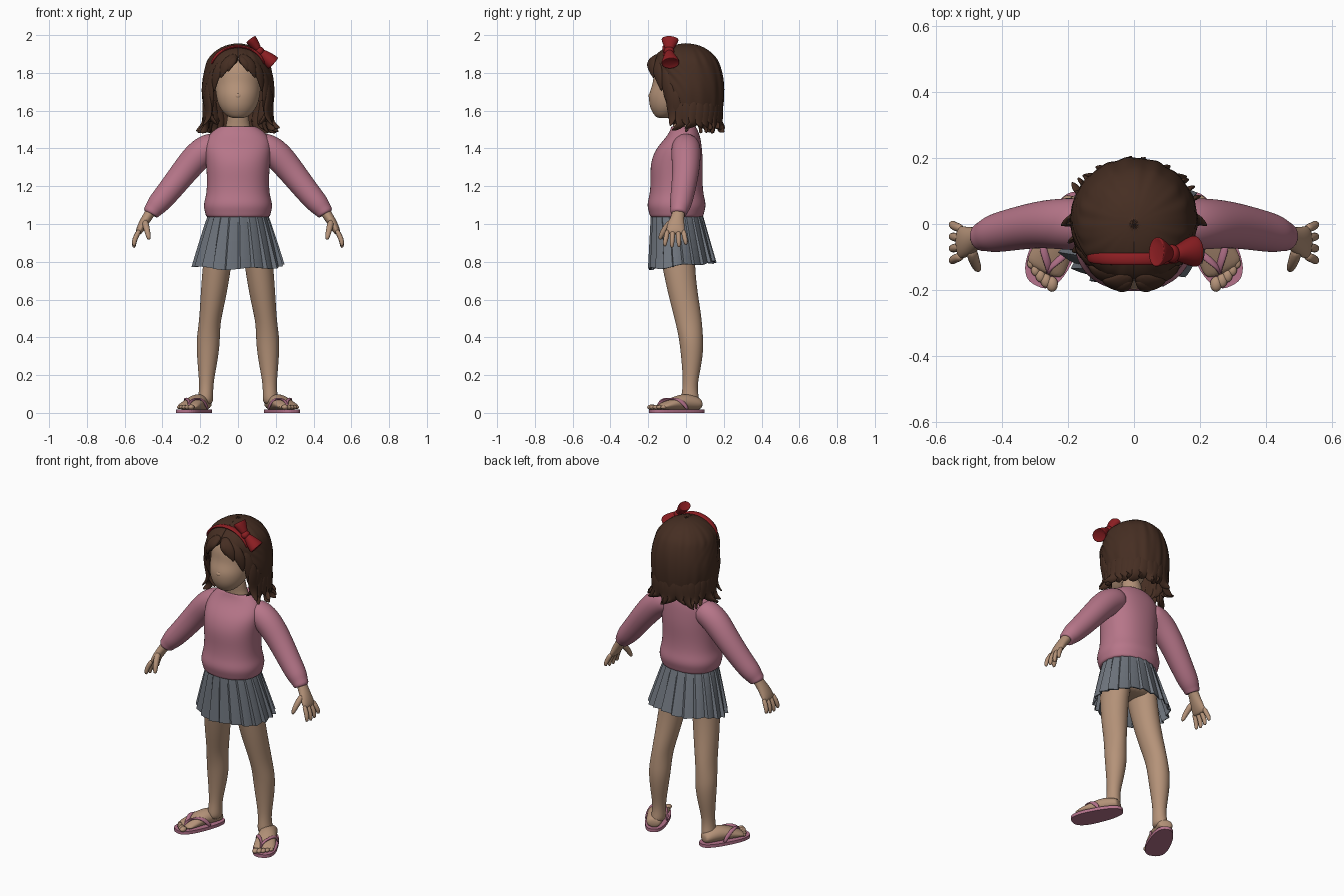
import bpy, bmesh, math, random
from mathutils import Vector

random.seed(4)
cube = bpy.data.objects.get("Cube")
if cube:
    bpy.data.objects.remove(cube)


def material(name, color):
    m = bpy.data.materials.new(name)
    m.use_nodes = True
    m.diffuse_color = (*color, 1)
    for node in m.node_tree.nodes:
        if node.type == 'BSDF_PRINCIPLED':
            node.inputs["Base Color"].default_value = (*color, 1)
    return m


SKIN = material("skin", (.46, .29, .19))
KNIT = material("pink_knit", (.47, .18, .25))
GREY = material("grey_cloth", (.16, .18, .21))
HAIR = material("brown_hair", (.06, .027, .016))
RED = material("red_ribbon", (.26, .013, .016))
RUBBER = material("pink_rubber", (.46, .17, .26))


def grid(name, rows, mat, closed=False, caps=False, smooth=True, levels=0, thick=0):
    """Skin a list of equal point rows into one surface."""
    bm = bmesh.new()
    vs = [[bm.verts.new(p) for p in row] for row in rows]
    n = len(rows[0])
    for a, b in zip(vs, vs[1:]):
        for j in range(n if closed else n - 1):
            k = (j + 1) % n
            bm.faces.new((a[j], a[k], b[k], b[j]))
    if caps:
        bm.faces.new(vs[0])
        bm.faces.new(vs[-1])
        bmesh.ops.recalc_face_normals(bm, faces=bm.faces)
    for f in bm.faces:
        f.smooth = smooth
    me = bpy.data.meshes.new(name)
    bm.to_mesh(me)
    bm.free()
    me.materials.append(mat)
    ob = bpy.data.objects.new(name, me)
    bpy.context.collection.objects.link(ob)
    if levels:
        mod = ob.modifiers.new("smooth", 'SUBSURF')
        mod.levels = mod.render_levels = levels
    if thick:
        mod = ob.modifiers.new("thickness", 'SOLIDIFY')
        mod.thickness = thick
    return ob


def tube(name, pts, mat, wide=None, axis=None, n=16, power=1, levels=2):
    """Loft ellipses (x, y, z, wide radius, thin radius) along a path."""
    grow = 1 / (2 / 3 + math.cos(math.tau / n) / 3)
    cs = [Vector(p[:3]) for p in pts]
    rows = []
    for i, p in enumerate(pts):
        t = axis or cs[min(i + 1, len(cs) - 1)] - cs[max(i - 1, 0)]
        t = Vector(t).normalized()
        # without a given wide direction the tube lies flat on the head
        a = Vector(wide) if wide else t.cross(cs[i] - Vector((0, 0, 1.72)))
        a = (a - t * a.dot(t)).normalized()
        b = t.cross(a)
        row = []
        for j in range(n):
            c, s = math.cos(math.tau * j / n), math.sin(math.tau * j / n)
            c, s = (math.copysign(abs(v) ** power, v) for v in (c, s))
            row.append(cs[i] + (a * c * p[3] + b * s * p[4]) * grow)
        rows.append(row)
    return grid(name, rows, mat, True, True, levels=levels)


def column(name, rings, mat, power=1):
    """Upright loft from (z, centre y, x radius, y radius)."""
    return tube(name, [(0, cy, z, rx, ry) for z, cy, rx, ry in rings], mat,
                wide=(1, 0, 0), axis=(0, 0, 1), n=24, power=power)


def ball(name, at, size, mat):
    bpy.ops.mesh.primitive_uv_sphere_add(segments=16, ring_count=10, radius=1, location=at)
    ob = bpy.context.object
    ob.name, ob.scale = name, size
    ob.data.materials.append(mat)
    bpy.ops.object.shade_smooth()
    return ob


def lerp_path(path, radii):
    return [(*p, *r) for p, r in zip(path, radii)]


# Head with fuller cheeks below the eye line, neck and nose
column("head", [(1.56, -.12, .03, .03), (1.572, -.115, .06, .05), (1.61, -.093, .094, .096),
                (1.65, -.08, .11, .116), (1.69, -.07, .116, .126), (1.735, -.045, .122, .133),
                (1.77, -.038, .128, .134), (1.82, -.03, .13, .138),
                (1.89, -.02, .1, .11), (1.92, -.02, .05, .06)], SKIN)
column("neck", [(1.44, -.01, .078, .055), (1.5, -.014, .074, .055), (1.53, -.015, .058, .053),
                (1.62, -.03, .055, .055)], SKIN)
ball("nose", (0, -.182, 1.678), (.02, .017, .016), SKIN)

# Sweater body with gathered hem and round collar
column("sweater", [(1.035, -.05, .15, .125), (1.037, -.05, .168, .14), (1.06, -.05, .174, .145),
                   (1.09, -.05, .181, .154), (1.12, -.05, .178, .152), (1.16, -.05, .166, .141),
                   (1.23, -.05, .163, .136), (1.32, -.05, .168, .14), (1.40, -.038, .177, .122),
                   (1.455, -.015, .168, .092), (1.495, -.01, .13, .073), (1.518, -.014, .094, .064),
                   (1.516, -.014, .08, .054), (1.49, -.014, .068, .045)], KNIT, power=.9)

# Pelvis and pleated skirt
column("pelvis", [(.85, -.04, .1, .07), (.88, -.04, .14, .11), (1, -.05, .15, .125)], SKIN)
pleats, steps = 20, 6
rows = []
for i in range(7):
    f = i / 6
    row = []
    for j in range(pleats * steps):
        ang = math.tau * j / (pleats * steps)
        saw = (j % steps) / (steps - 1)
        r = 1 + (saw - .5) * (.03 + .06 * f)
        y = math.cos(ang)
        bottom = .78 + .018 * y + .006 * math.sin(ang * 5)
        row.append((math.sin(ang) * r * (.152 + .084 * f ** .9),
                    -.05 + .03 * f + y * r * (.134 + .04 * f),
                    1.06 + (bottom - 1.06) * f))
    rows.append(row)
grid("skirt", rows, GREY, closed=True, smooth=False, thick=.006)

# Limbs, built once per side
for s, side in ((1, "left"), (-1, "right")):
    def mir(pts):
        return [(p[0] * s, *p[1:]) for p in pts]

    def rounds(pts):
        return mir([(*p, p[-1]) for p in pts])

    tube(side + "_sleeve", rounds([(.09, 0, 1.425, .064), (.155, 0, 1.405, .077), (.21, 0, 1.365, .078),
                                   (.27, 0, 1.295, .072), (.325, -.008, 1.225, .067),
                                   (.385, -.02, 1.15, .062), (.43, -.03, 1.1, .057),
                                   (.449, -.036, 1.075, .046), (.464, -.04, 1.056, .044),
                                   (.465, -.04, 1.053, .03)]), KNIT, wide=(0, 1, 0))

    # Hand with the palm facing inward
    tube(side + "_palm", mir([(.445, -.034, 1.09, .032, .03), (.475, -.042, 1.045, .032, .026),
                              (.5, -.052, 1.005, .043, .025), (.522, -.056, .965, .05, .02),
                              (.53, -.056, .945, .046, .012)]), SKIN, wide=(0, 1, 0))
    for k in range(4):
        y, drop = -.098 + .028 * k, (.008, 0, .003, .016)[k]
        spread = (k - 1.5) * .009
        tube(f"{side}_finger_{k + 1}", rounds([
            (.52, y, .972, .013), (.541, y + spread * .4, .932, .0135),
            (.551, y + spread, .9 + drop / 2, .012), (.55, y + spread, .872 + drop, .008)]),
            SKIN, wide=(0, 1, 0), n=8, levels=1)
    tube(side + "_thumb", rounds([(.495, -.07, 1.02, .018), (.486, -.104, .985, .017),
                                  (.476, -.13, .945, .014), (.47, -.14, .915, .009)]),
         SKIN, wide=(0, 1, 0), n=8, levels=1)

    tube(side + "_leg", mir([(.085, -.05, .96, .07, .1), (.1, -.045, .86, .076, .095),
                             (.111, -.04, .78, .075, .086), (.126, -.02, .65, .07, .079),
                             (.141, .003, .54, .061, .074), (.151, .016, .47, .057, .069),
                             (.157, .026, .4, .061, .064), (.159, .031, .34, .06, .061),
                             (.163, .03, .25, .05, .051), (.168, .022, .15, .036, .037),
                             (.17, .02, .09, .039, .045), (.176, .025, .04, .044, .052)]),
         SKIN, wide=(1, 0, 0), axis=(0, 0, 1))

    # Foot coordinates: t from heel to toe, w outward, z up
    heel, toe = Vector((.163, .092, 0)), Vector((.295, -.187, 0))
    run = (toe - heel).normalized()
    out = Vector((-run.y, run.x, 0))

    def foot(t, w, z):
        p = heel.lerp(toe, t) + out * w
        return p.x * s, p.y, z

    aim, across = (run.x * s, run.y, 0), (out.x * s, out.y, 0)
    shape = [(.05, .034, .045, .022), (.11, .045, .05, .036), (.35, .05, .058, .046),
             (.55, .057, .05, .037), (.75, .062, .037, .023), (.86, .056, .03, .013)]
    tube(side + "_foot", [(*foot(t, 0, z), w, h) for t, w, z, h in shape],
         SKIN, wide=across, axis=aim)
    for k in range(5):
        size = .018 - .0015 * k
        ball(f"{side}_toe_{k + 1}", foot(.92 - .012 * k * k / 2, -.04 + .021 * k, .03),
             (size, size * 1.3, size * .8), SKIN)

    # Sandal: flat sole and a strap on each side of the toe post
    rim = []
    for j in range(48):
        a = math.tau * j / 48
        t = .5 - .5 * math.copysign(abs(math.cos(a)) ** .8, math.cos(a))
        w = (.057 + .017 * t) * math.copysign(abs(math.sin(a)) ** .75, math.sin(a))
        rim.append((t, w))
    order = rim if s > 0 else rim[::-1]
    grid(side + "_sandal_sole", [[foot(t, w, z) for t, w in order] for z in (0, .019)],
         RUBBER, True, True, smooth=False)
    for e, edge in ((1, "outer"), (-1, "inner")):
        path = [foot(.84, -.016, .03), foot(.78, -.012, .062), foot(.65, e * .032, .079),
                foot(.5, e * .055, .068), foot(.38, e * .061, .016)]
        tube(f"{side}_{edge}_strap", [(*p, .012, .007) for p in path], RUBBER,
             wide=aim, n=8, levels=2)

    # Fringe and face-framing locks
    locks = {
        "fringe": [(.01, -.15, 1.895), (.045, -.184, 1.866), (.078, -.182, 1.825), (.092, -.17, 1.77)],
        "short_fringe": [(.012, -.165, 1.885), (.032, -.19, 1.86), (.05, -.193, 1.835), (.053, -.19, 1.805)],
        "swept_fringe": [(.03, -.14, 1.89), (.09, -.16, 1.845), (.125, -.142, 1.775), (.125, -.128, 1.7)],
        "temple_lock": [(.12, -.115, 1.83), (.15, -.1, 1.75), (.148, -.09, 1.66), (.135, -.075, 1.59)],
        "cheek_lock": [(.155, -.09, 1.76), (.165, -.08, 1.66), (.145, -.065, 1.57), (.19, -.085, 1.515)],
        "jaw_lock": [(.17, -.06, 1.72), (.17, -.05, 1.62), (.138, -.055, 1.55), (.105, -.075, 1.525)]}
    for label, path in locks.items():
        k = .7 if "short" in label else 1
        widths = [(.02 * k, .012), (.034 * k, .015), (.029 * k, .013), (.003, .003)]
        tube(f"{side}_{label}", mir(lerp_path(path, widths)), HAIR, n=10)

# Hair shell, open at the face: z, centre y, x radius, y radius, opening angle
shell = [(1.957, 0, .0005, .0005, 0), (1.952, 0, .045, .05, 0), (1.937, -.005, .09, .1, 0),
         (1.905, -.008, .135, .148, 0), (1.87, -.004, .162, .172, 0), (1.845, -.002, .171, .18, .08),
         (1.81, .004, .181, .187, .4), (1.75, .01, .193, .191, .75), (1.68, .012, .195, .19, .98),
         (1.61, .015, .182, .18, 1.13), (1.54, .02, .166, .16, 1.22)]
rows = []
for i, (z, cy, rx, ry, gap) in enumerate(shell):
    row = []
    for j in range(113):
        phi = (j / 56 - 1) * (math.pi - gap)
        wave = math.sin(phi * 15 + i * .35) + .6 * math.sin(phi * 23 - i * .2)
        r = 1 + .011 * wave * min(1, i / 4)
        row.append((rx * r * math.sin(phi), cy + ry * r * math.cos(phi), z))
    rows.append(row)
grid("hair_shell", rows, HAIR, levels=1, thick=.012)

# Flicked ends around the hem of the hair
for k in range(19):
    phi = (k - 9) * .205
    x, y = math.sin(phi), math.cos(phi)
    twist = random.uniform(-.03, .03)
    low = random.uniform(-.016, .016)
    path = [(x * .18, .015 + y * .17, 1.66), (x * .177, .018 + y * .168, 1.59),
            (x * .168, .02 + y * .156, 1.535), (x * .185 + twist * y, .02 + y * .162 - twist * x, 1.507 + low),
            (x * .218 + twist * y * 2, .02 + y * .182 - twist * x * 2, 1.495 + low)]
    tube(f"hair_end_{k + 1}", lerp_path(path, [(.02, .008), (.034, .013), (.036, .015), (.024, .011),
                                               (.003, .003)]), HAIR, n=10)

# Headband tucked into the hair at both ends
half = [(.138, -.094, 1.845), (.132, -.1, 1.87), (.106, -.104, 1.904), (.06, -.106, 1.933)]
arc = half + [(0, -.106, 1.943)] + [(-x, y, z) for x, y, z in half[::-1]]
tube("headband", [(*p, .018, .008) for p in arc], RED, wide=(0, 1, 0), n=8)

# Bow: a slim upright loop and a fuller drooping one
knot = Vector((.115, -.09, 1.915))
ball("bow_knot", knot, (.024, .028, .024), RED)
for label, tip, wide, thin in (("upper", (.067, -.084, 1.979), .95, 1), ("lower", (.188, -.082, 1.85), 1, 1.3)):
    tip = Vector(tip)
    sizes = [(0, .018, .013), (.35, .028, .022), (.75, .044, .029), (.97, .048, .03),
             (1, .044, .027), (.93, .03, .014)]
    tube(f"bow_{label}_loop", [(*knot.lerp(tip, f), a * wide, b * thin) for f, a, b in sizes], RED,
         wide=(0, 1, 0), axis=tip - knot)
